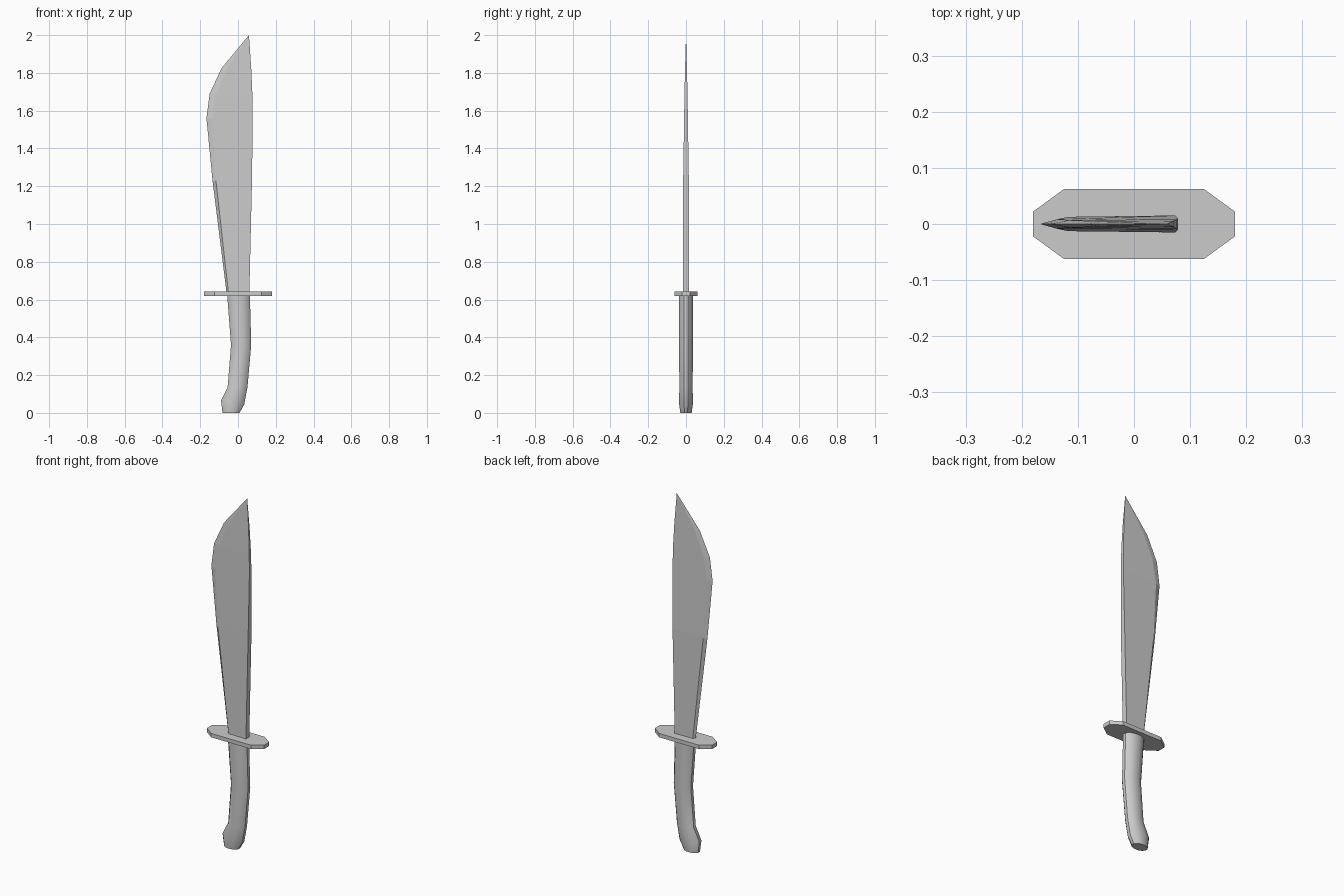
import bpy, bmesh, math

cube = bpy.data.objects.get("Cube")
if cube:
    bpy.data.objects.remove(cube, do_unlink=True)

steel = bpy.data.materials.new("plain_grey")
steel.use_nodes = True
GREY = (0.6, 0.6, 0.6, 1)
steel.diffuse_color = GREY
steel.node_tree.nodes["Principled BSDF"].inputs["Base Color"].default_value = GREY


def loft(name, rings, smooth=False):
    """Skin a stack of equal-length closed rings and cap both ends."""
    bm = bmesh.new()
    loops = [[bm.verts.new(p) for p in ring] for ring in rings]
    n = len(loops[0])
    for low, high in zip(loops, loops[1:]):
        for i in range(n):
            j = (i + 1) % n
            bm.faces.new((low[i], low[j], high[j], high[i]))
    bm.faces.new(loops[0][::-1])
    bm.faces.new(loops[-1])
    bmesh.ops.remove_doubles(bm, verts=bm.verts, dist=0.0002)
    bmesh.ops.recalc_face_normals(bm, faces=bm.faces)
    mesh = bpy.data.meshes.new(name)
    bm.to_mesh(mesh)
    bm.free()
    mesh.materials.append(steel)
    obj = bpy.data.objects.new(name, mesh)
    bpy.context.collection.objects.link(obj)
    if smooth:
        bpy.context.view_layer.objects.active = obj
        obj.select_set(True)
        bpy.ops.object.shade_smooth_by_angle(angle=math.radians(40))
        obj.select_set(False)
    return obj


# Blade: height, cutting edge x, bevel width, spine x, half thickness
blade_stations = [
    (0.63, -0.06, 0.01, 0.06, 0.015),
    (1.23, -0.135, 0.018, 0.074, 0.015),
    (1.56, -0.167, 0.03, 0.078, 0.010),
    (1.69, -0.15, 0.035, 0.076, 0.008),
    (1.825, -0.087, 0.03, 0.07, 0.005),
    (2.0, 0.058, 0.0, 0.058, 0.0),
]
loft("blade", [
    [(edge, 0, z), (edge + bevel, -t * 0.85, z), (spine, -t, z),
     (spine, t, z), (edge + bevel, t * 0.85, z)]
    for z, edge, bevel, spine, t in blade_stations])

# Guard: flat plate with clipped corners
corner = [(0.18, 0.022), (0.125, 0.062)]
outline = (corner + [(-x, y) for x, y in corner[::-1]]
           + [(-x, -y) for x, y in corner] + [(x, -y) for x, y in corner[::-1]])
loft("guard", [[(x, y, z) for x, y in outline] for z in (0.62, 0.642)])

# Handle: curved oval grip; height, left and right x, half depth, tilt
SIDES = 12
grip_stations = [
    (0.0, -0.082, 0.008, 0.03, 0.0),
    (0.055, -0.09, 0.033, 0.037, 0.01),
    (0.135, -0.055, 0.05, 0.035, 0.0),
    (0.36, -0.037, 0.07, 0.037, 0.0),
    (0.62, -0.057, 0.063, 0.037, 0.0),
]
rings = []
for z, x0, x1, depth, tilt in grip_stations:
    ring = []
    for i in range(SIDES):
        a = math.tau * (i + 0.5) / SIDES
        c, s = math.cos(a) / math.cos(math.pi / SIDES), math.sin(a)
        ring.append(((x0 + x1) / 2 + c * (x1 - x0) / 2, s * depth / math.sin(math.tau * 2.5 / SIDES), z - c * tilt))
    rings.append(ring)
loft("handle", rings, smooth=True)
